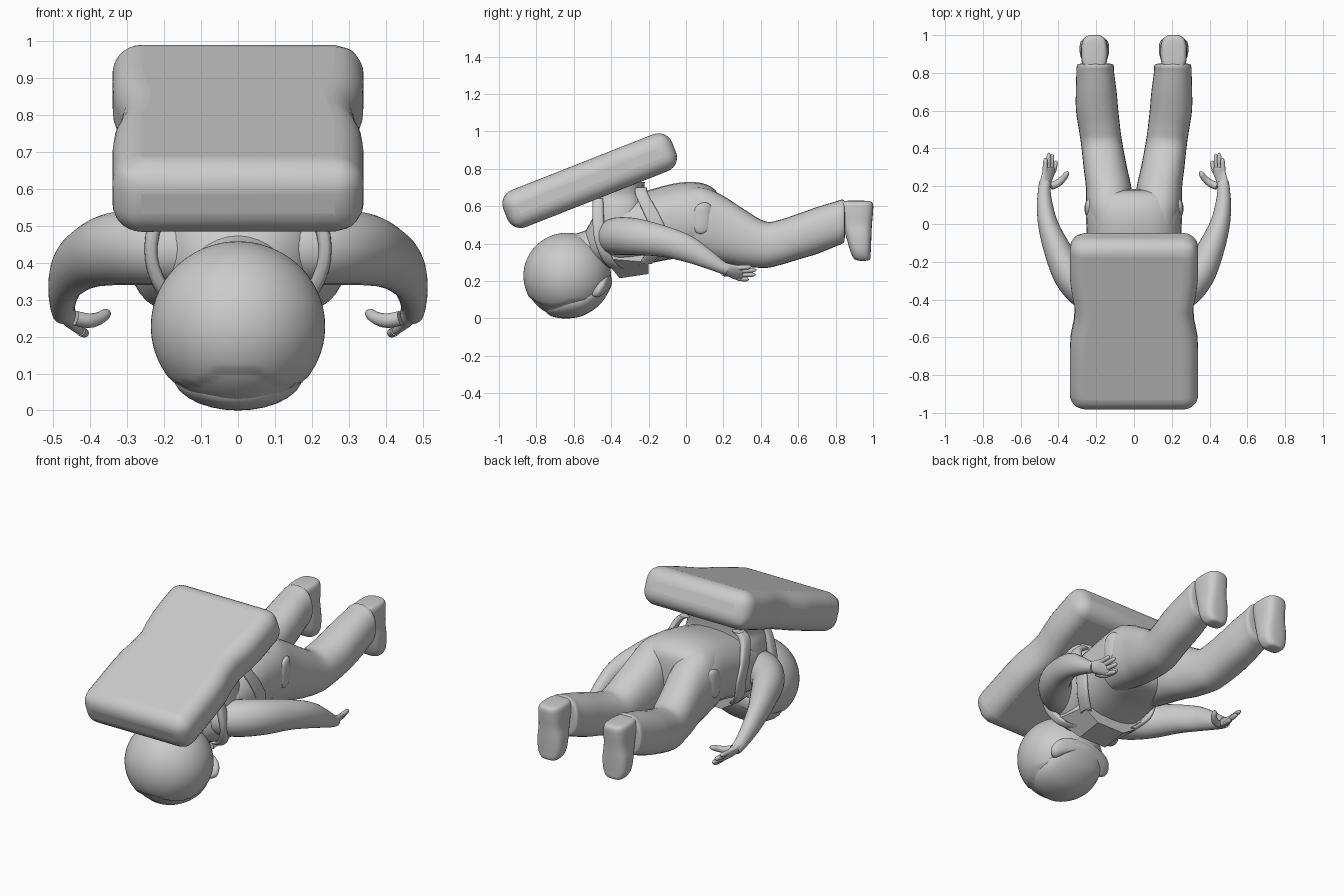
import bpy, bmesh, math
from mathutils import Vector, Matrix

if "Cube" in bpy.data.objects:
    bpy.data.objects.remove(bpy.data.objects["Cube"])

X, Y, Z = Vector((1, 0, 0)), Vector((0, 1, 0)), Vector((0, 0, 1))


def finish(name, bm, mirror=False, angle=40):
    bmesh.ops.recalc_face_normals(bm, faces=bm.faces)
    me = bpy.data.meshes.new(name)
    bm.to_mesh(me)
    bm.free()
    ob = bpy.data.objects.new(name, me)
    bpy.context.collection.objects.link(ob)
    if mirror:
        ob.modifiers.new("mirror", 'MIRROR')
    bpy.ops.object.select_all(action='DESELECT')
    ob.select_set(True)
    bpy.context.view_layer.objects.active = ob
    bpy.ops.object.shade_smooth_by_angle(angle=math.radians(angle))
    return ob


def catmull(p0, p1, p2, p3, t):
    return [0.5 * (2*b + (c-a)*t + (2*a-5*b+4*c-d)*t*t + (3*b-a-3*c+d)*t**3)
            for a, b, c, d in zip(p0, p1, p2, p3)]


def loft(name, rings, axes=None, p=2.0, mirror=False, segs=28, steps=5):
    """Smooth skin through rings (x, y, z, half_a, half_b); superellipse power p."""
    pts = [rings[0]] + list(rings) + [rings[-1]]
    path = [catmull(*pts[i:i+4], k/steps) for i in range(len(rings)-1) for k in range(steps)]
    path.append(list(rings[-1]))
    bm = bmesh.new()
    loops = []
    for i, r in enumerate(path):
        c = Vector(r[:3])
        if axes:
            a, b = axes
        else:
            t = (Vector(path[min(i+1, len(path)-1)][:3]) - Vector(path[max(i-1, 0)][:3])).normalized()
            a = t.cross(Z).normalized()
            b = a.cross(t)
        loop = []
        for k in range(segs):
            w = 2*math.pi*k/segs
            u, v = math.cos(w), math.sin(w)
            u = math.copysign(abs(u)**(2/p), u)
            v = math.copysign(abs(v)**(2/p), v)
            loop.append(bm.verts.new(c + a*u*max(r[3], .002) + b*v*max(r[4], .002)))
        loops.append(loop)
    for l0, l1 in zip(loops, loops[1:]):
        for k in range(segs):
            j = (k+1) % segs
            bm.faces.new((l0[k], l0[j], l1[j], l1[k]))
    bm.faces.new(loops[0])
    bm.faces.new(loops[-1])
    return finish(name, bm, mirror)


def span(y, x, hx, lo, hi):
    """Upright ring from its low and high z."""
    return (x, y, (lo+hi)/2, hx, (hi-lo)/2)


# Torso, face down
loft("torso", [span(*r) for r in [
    (-.54, 0, .09, .31, .46), (-.48, 0, .17, .29, .56), (-.38, 0, .235, .265, .63),
    (-.22, 0, .25, .29, .68), (-.06, 0, .25, .32, .722), (.06, 0, .255, .33, .728),
    (.14, 0, .245, .35, .70), (.175, 0, .20, .40, .65), (.185, 0, .02, .5, .55)]],
    (X, Z), p=2.4)

# Trouser legs
loft("trouser_leg", [span(*r) for r in [
    (0, .13, .11, .34, .70), (.1, .13, .122, .32, .70), (.2, .135, .12, .30, .655),
    (.3, .152, .115, .28, .59), (.42, .17, .11, .27, .52), (.5, .182, .11, .285, .527),
    (.6, .195, .112, .315, .56), (.7, .2, .108, .345, .595), (.8, .205, .1, .385, .625),
    (.835, .205, .098, .40, .635), (.848, .205, .085, .42, .62), (.85, .205, .02, .5, .54)]],
    (X, Z), p=2.3, mirror=True)

# Boots, toes pointing down
loft("boot", [(.21, (a+b)/2, z, h, (b-a)/2) for z, a, b, h in [
    (.308, .93, .96, .02), (.318, .90, .984, .052), (.36, .878, .988, .074),
    (.43, .858, .991, .078), (.50, .835, .994, .070), (.57, .815, 1.0, .070),
    (.61, .815, 1.0, .066), (.626, .83, .985, .05), (.63, .88, .94, .01)]],
    (X, Y), p=3, mirror=True)

# Arms
loft("arm", [
    (.12, -.40, .43, .09, .09), (.24, -.365, .44, .098, .10), (.34, -.27, .437, .087, .098),
    (.412, -.12, .412, .07, .083), (.455, 0, .375, .053, .072), (.472, .1, .325, .042, .053),
    (.475, .18, .28, .033, .036), (.47, .22, .262, .032, .03)], mirror=True)

# Palms, fingers and thumbs
d = Vector((.62, 0, .78))
n = Vector((.78, 0, -.62))
loft("palm", [(.475, .17, .283, .032, .03), (.468, .22, .262, .04, .024),
              (.455, .26, .248, .048, .019), (.447, .295, .243, .046, .014),
              (.446, .305, .242, .02, .006)], (d, n), mirror=True)
for i, (k, tip) in enumerate([(.036, (.468, .35, .276)), (.012, (.45, .377, .26)),
                              (-.012, (.432, .372, .234)), (-.036, (.412, .335, .208))]):
    s = Vector((.449, .275, .243)) + d*k
    e = Vector(tip)
    loft("finger_%d" % (i+1), [(*s.lerp(e, f), r, r) for f, r in
         [(0, .013), (.5, .013), (.85, .011), (1, .003)]], mirror=True, segs=12, steps=3)
loft("thumb", [(.44, .2, .25, .02, .02), (.405, .215, .243, .02, .02), (.375, .24, .25, .017, .017),
               (.357, .265, .262, .014, .014), (.348, .278, .266, .003, .003)],
     mirror=True, segs=14, steps=3)

# Round helmet with the face slightly recessed below its rim
bm = bmesh.new()
bmesh.ops.create_uvsphere(bm, u_segments=64, v_segments=48, radius=1)
for v in bm.verts:
    x, y, z = v.co
    rim = -.62 + .10*max(0, y + .1) + .12*math.cos(x*4)*(y < 0)*min(1, -y*3)
    if z < rim:
        v.co *= .975
    v.co = Vector((v.co.x*.236, -.635 + v.co.y*.234, .228 + v.co.z*.23))
finish("helmet", bm, angle=60)
# Brow lip and chin guard
loft("face_panel", [(0, -.76, .07, .02, .01), (0, -.73, .062, .10, .045),
                    (0, -.65, .085, .165, .085), (0, -.55, .105, .175, .09),
                    (0, -.46, .15, .15, .075), (0, -.41, .19, .10, .04),
                    (0, -.395, .2, .02, .01)], (X, Z))
loft("cheek_guard", [(.16, -.50, .13, .01, .01), (.165, -.47, .15, .035, .035),
                     (.13, -.43, .18, .045, .04), (.06, -.405, .2, .03, .03),
                     (0, -.40, .205, .03, .025)], (X, Z), mirror=True)

# Neck
loft("neck", [(0, -.60, .33, .13, .12), (0, -.52, .37, .13, .11), (0, -.44, .42, .15, .13)], (X, Z))

# Backpack slab with a slight waist, tilted over the back
bm = bmesh.new()
bmesh.ops.create_cube(bm, size=1, matrix=Matrix.Diagonal((.67, .97, .212, 1)))
for i in range(1, 12):
    bmesh.ops.bisect_plane(bm, geom=bm.verts[:] + bm.edges[:] + bm.faces[:],
                           plane_co=(0, -.485 + .97*i/12, 0), plane_no=Y)
for v in bm.verts:
    v.co.x *= 1.015 - .085*math.exp(-((v.co.y - .06)/.11)**2)
tilt = Matrix.Translation((0, -.515, .737)) @ Matrix.Rotation(math.radians(21.5), 4, 'X')
bm.transform(tilt)
pack = finish("backpack", bm, angle=50)
bev = pack.modifiers.new("round", 'BEVEL')
bev.width, bev.segments, bev.limit_method = .078, 7, 'ANGLE'
bev.angle_limit = math.radians(50)

# Mount joining back and pack
loft("backpack_mount", [(0, -.36, .52, .23, .14), (0, -.36, .60, .22, .14),
                        (0, -.36, .66, .205, .135), (0, -.36, .73, .22, .14)], (X, Y), p=3)

# Harness straps running round the arm openings
loft("rear_strap", [(.17, -.24, .70, .03, .03), (.215, -.235, .66, .02, .035),
                    (.25, -.185, .56, .012, .04), (.252, -.15, .47, .012, .04),
                    (.225, -.17, .36, .015, .04), (.16, -.22, .29, .02, .035)],
     (X, Y), p=3, mirror=True)
loft("front_strap", [(.17, -.47, .64, .03, .03), (.205, -.47, .57, .025, .03),
                     (.235, -.465, .45, .018, .03), (.22, -.44, .36, .02, .03),
                     (.17, -.40, .29, .025, .03), (.09, -.34, .255, .03, .03)],
     (X, Y), p=3, mirror=True)

# Angular chest flap
bm = bmesh.new()
outline = [(.20, -.44, .32), (.09, -.355, .215), (.09, -.20, .238), (.19, -.20, .30)]
front = [bm.verts.new(c) for c in outline]
back = [bm.verts.new((x*.95, y, z + .08)) for x, y, z in outline]
lf = [bm.verts.new((-x, y, z)) for x, y, z in outline]
lb = [bm.verts.new((-x*.95, y, z + .08)) for x, y, z in outline]
for f, b in ((front, back), (lf, lb)):
    bm.faces.new(f)
    bm.faces.new((f[0], f[1], b[1], b[0]))
    bm.faces.new((f[2], f[3], b[3], b[2]))
    bm.faces.new((f[3], f[0], b[0], b[3]))
bm.faces.new((front[1], front[2], lf[2], lf[1]))
bm.faces.new((front[1], back[1], lb[1], lf[1]))
bm.faces.new((front[2], back[2], lb[2], lf[2]))
bm.faces.new(back[:1] + back[1:2] + lb[1:2] + lb[:1])
bm.faces.new((back[1], back[2], lb[2], lb[1]))
bm.faces.new((back[2], back[3], lb[3], lb[2]))
finish("chest_flap", bm, angle=20)

# Small hip pockets
loft("hip_pocket", [(.236, .03, .53, .006, .03), (.24, .06, .53, .02, .075),
                    (.238, .11, .54, .02, .08), (.225, .15, .55, .006, .04)],
     (X, Z), p=3, mirror=True)
